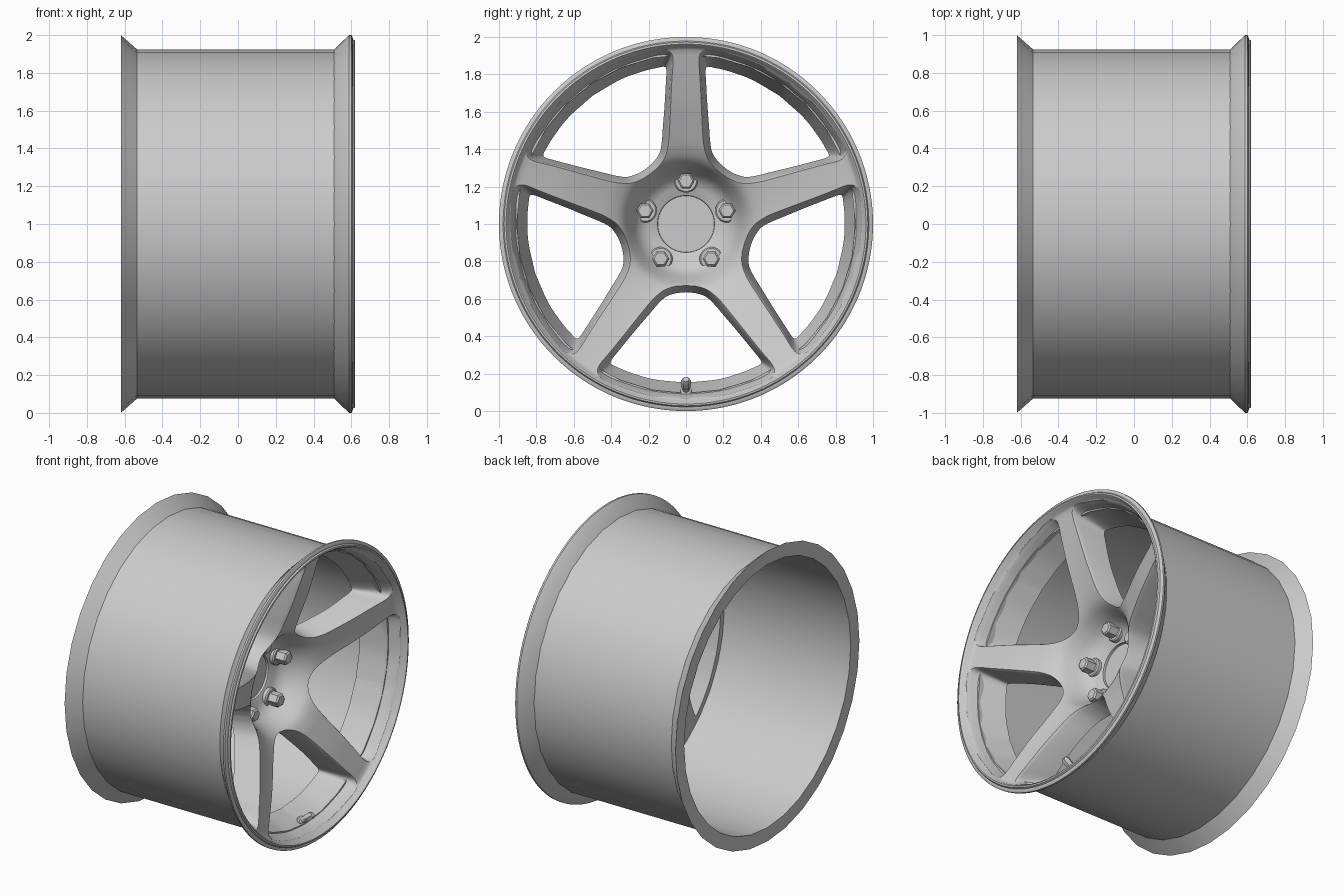
import bpy, bmesh
from math import sin, cos, pi, radians
from mathutils import Vector

if "Cube" in bpy.data.objects:
    bpy.data.objects.remove(bpy.data.objects["Cube"])

CZ = 1.0  # height of the wheel axis


def polar(x, r, a):
    return (x, r * cos(a), CZ + r * sin(a))


def finish(name, bm, angle=35):
    bmesh.ops.remove_doubles(bm, verts=bm.verts, dist=1e-5)
    bmesh.ops.recalc_face_normals(bm, faces=bm.faces)
    me = bpy.data.meshes.new(name)
    bm.to_mesh(me)
    bm.free()
    ob = bpy.data.objects.new(name, me)
    bpy.context.collection.objects.link(ob)
    if angle:
        smooth(ob, angle)
    return ob


def smooth(ob, angle):
    bpy.ops.object.select_all(action='DESELECT')
    ob.select_set(True)
    bpy.context.view_layer.objects.active = ob
    bpy.ops.object.shade_smooth_by_angle(angle=radians(angle))


def skin(bm, rings, close=False):
    """Join rings of equal length with quads."""
    n = len(rings[0])
    pairs = list(zip(rings, rings[1:]))
    if close:
        pairs.append((rings[-1], rings[0]))
    for p, q in pairs:
        for i in range(n):
            j = (i + 1) % n
            bm.faces.new((p[i], p[j], q[j], q[i]))


def revolve(name, profile, seg, closed, angle=35):
    """Spin (radius, x) points round the wheel axis; open profiles get end caps."""
    bm = bmesh.new()
    rings = [[bm.verts.new(polar(x, r, 2 * pi * i / seg)) for i in range(seg)]
             for r, x in profile]
    skin(bm, rings, closed)
    if not closed:
        bm.faces.new(rings[0])
        bm.faces.new(rings[-1])
    return finish(name, bm, angle)


def spline(pts, n):
    """Catmull-Rom through 2D points."""
    p = [Vector(q) for q in pts]
    p = [2 * p[0] - p[1]] + p + [2 * p[-1] - p[-2]]
    out = []
    for i in range(1, len(p) - 2):
        a, b, c, d = p[i - 1:i + 3]
        for k in range(n):
            t = k / n
            out.append(0.5 * (2 * b + (c - a) * t + (2 * a - 5 * b + 4 * c - d) * t * t
                              + (3 * b - a - 3 * c + d) * t ** 3))
    return out + [p[-2]]


def height(curve, r):
    """Interpolate x at radius r along a (radius, x) curve."""
    if r <= curve[0][0]:
        return curve[0][1]
    for a, b in zip(curve, curve[1:]):
        if r <= b[0]:
            return a[1] + (b[1] - a[1]) * (r - a[0]) / (b[0] - a[0])
    return curve[-1][1]


# Barrel with flared rear flange
revolve("barrel", [(1.0, -0.62), (0.925, -0.535), (0.925, 0.51), (0.905, 0.51),
                   (0.905, -0.62)], 32, True)

# Dished spoke disc and front rim as one turned solid
front = spline([(0.285, 0.235), (0.335, 0.325), (0.4, 0.375), (0.5, 0.42), (0.65, 0.48),
                (0.8, 0.53), (0.93, 0.572)], 5)
back = spline([(0.3, 0.11), (0.38, 0.185), (0.5, 0.245), (0.65, 0.295), (0.84, 0.33)], 4)
hub = [(0.15, 0.105), (0.152, 0.125), (0.16, 0.13), (0.2, 0.138), (0.24, 0.16), (0.27, 0.20)]
lip = [(0.945, 0.583), (0.953, 0.612), (0.962, 0.62), (0.972, 0.618), (0.978, 0.608),
       (0.99, 0.607), (1.0, 0.60), (1.0, 0.588), (0.925, 0.51), (0.915, 0.505), (0.915, 0.345)]
wheel = revolve("spoke_disc", hub + front + lip + back[::-1], 160, False, 0)

# Window cutters: half outlines (along, across) at the front and back of the spokes
HALF_F = [(0.335, 0), (0.341, 0.06), (0.363, 0.117), (0.41, 0.17), (0.48, 0.228),
          (0.58, 0.309), (0.68, 0.39), (0.745, 0.448), (0.787, 0.462), (0.822, 0.432),
          (0.857, 0.345), (0.904, 0.183), (0.922, 0)]
HALF_B = [(0.365, 0), (0.371, 0.055), (0.39, 0.108), (0.43, 0.152), (0.49, 0.203),
          (0.58, 0.28), (0.68, 0.362), (0.725, 0.398), (0.748, 0.402), (0.768, 0.365),
          (0.795, 0.30), (0.832, 0.172), (0.85, 0)]


def outline(half):
    s = spline(half, 5)
    return s + [Vector((p.x, -p.y)) for p in s[-2:0:-1]]


bm = bmesh.new()
A, B = outline(HALF_F), outline(HALF_B)
for k in range(5):
    ang = radians(-90 + 72 * k)
    rings = [[] for _ in range(6)]
    for a, b in zip(A, B):
        n = (a - b).normalized()
        e = b + (b - a) * 0.1
        f = height(front, a.length)
        h = height(back, b.length)
        # rounded front edge, sloping wall, straight run-out at the rear
        steps = [(a + n * 0.016, 0.75), (a + n * 0.016, f + 0.008), (a + n * 0.007, f - 0.006),
                 (a, f - 0.025), (e, h - 0.015), (e, -0.2)]
        for ring, (p, x) in zip(rings, steps):
            y = p.x * cos(ang) - p.y * sin(ang)
            z = p.x * sin(ang) + p.y * cos(ang)
            ring.append(bm.verts.new((x, y, CZ + z)))
    skin(bm, rings)
    bm.faces.new(rings[0])
    bm.faces.new(rings[-1])
cutter = finish("window_cutter", bm, 0)
cutter.hide_render = True

mod = wheel.modifiers.new("windows", 'BOOLEAN')
mod.operation = 'DIFFERENCE'
mod.solver = 'EXACT'
mod.object = cutter
bpy.context.view_layer.update()
cut = bpy.data.meshes.new_from_object(
    wheel.evaluated_get(bpy.context.evaluated_depsgraph_get()))
wheel.modifiers.clear()
wheel.data = cut
bpy.data.objects.remove(cutter)
smooth(wheel, 40)


def turned(name, base, axis, profile, seg):
    """Stack of (radius, distance) rings along an axis, for bolts and the valve."""
    q = Vector(axis).to_track_quat('Z', 'Y')
    bm = bmesh.new()
    rings = [[bm.verts.new(Vector(base) + q @ Vector((r * cos(2 * pi * i / seg),
                                                      r * sin(2 * pi * i / seg), d)))
              for i in range(seg)] for r, d in profile]
    skin(bm, rings)
    bm.faces.new(rings[0])
    bm.faces.new(rings[-1])
    return finish(name, bm, 30)


# Lug bolts: round seat plus hexagonal head
for k in range(5):
    p = polar(0.11, 0.23, radians(90 + 72 * k))
    turned(f"bolt_seat_{k + 1}", p, (1, 0, 0),
           [(0.063, 0), (0.063, 0.045), (0.056, 0.053)], 32)
    turned(f"bolt_head_{k + 1}", p, (1, 0, 0),
           [(0.046, 0.02), (0.046, 0.115), (0.036, 0.125)], 6)

# Valve stem at the bottom of the rim
base, axis = (0.475, 0, 0.1), (0.8, 0, 0.6)
turned("valve_stem", base, axis,
       [(0.03, 0), (0.03, 0.02), (0.02, 0.026), (0.018, 0.08)], 20)
turned("valve_cap", base, axis,
       [(0.027, 0.055), (0.027, 0.1), (0.017, 0.117)], 6)
